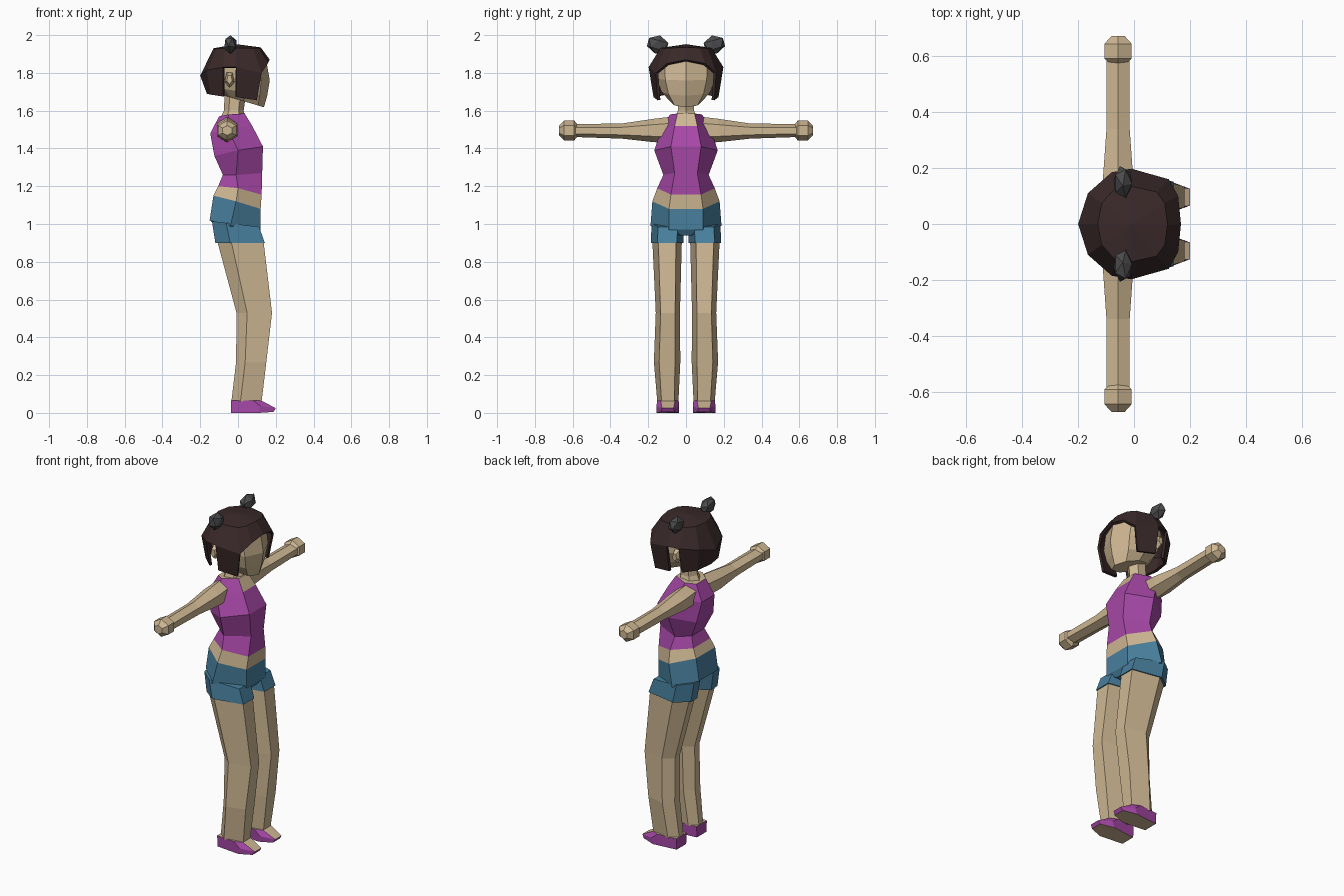
import bpy, bmesh, math
from mathutils import Vector, Matrix

if "Cube" in bpy.data.objects:
    bpy.data.objects.remove(bpy.data.objects["Cube"])


def material(name, rgb):
    lin = [((c / 255 + 0.055) / 1.055) ** 2.4 for c in rgb]
    m = bpy.data.materials.new(name)
    m.diffuse_color = (*lin, 1)
    m.use_nodes = True
    m.node_tree.nodes["Principled BSDF"].inputs["Base Color"].default_value = m.diffuse_color
    return m


SKIN = material("skin", (206, 183, 147))
PURPLE = material("purple cloth", (167, 72, 167))
DENIM = material("blue denim", (72, 128, 158))
HAIR = material("dark brown hair", (58, 41, 41))
GREY = material("dark grey", (76, 76, 78))


def finish(name, bm, mats, mirror=False, fix_normals=True):
    if fix_normals:
        bmesh.ops.recalc_face_normals(bm, faces=bm.faces)
    me = bpy.data.meshes.new(name)
    bm.to_mesh(me)
    bm.free()
    for m in mats:
        me.materials.append(m)
    ob = bpy.data.objects.new(name, me)
    bpy.context.collection.objects.link(ob)
    if mirror:
        mod = ob.modifiers.new("mirror", 'MIRROR')
        mod.use_axis = (False, True, False)
    return ob


def loft(name, rings, mats, rule=None, mirror=False):
    """Skin closed rings of points; rule(band, side) gives the material index (band -1 / -2 = end caps)."""
    bm = bmesh.new()
    vs = [[bm.verts.new(p) for p in r] for r in rings]
    n = len(rings[0])
    rule = rule or (lambda b, s: 0)
    for b in range(len(vs) - 1):
        for s in range(n):
            t = (s + 1) % n
            f = bm.faces.new((vs[b][s], vs[b][t], vs[b + 1][t], vs[b + 1][s]))
            f.material_index = rule(b, s)
    bm.faces.new(vs[0][::-1]).material_index = rule(-1, 0)
    bm.faces.new(vs[-1]).material_index = rule(-2, 0)
    return finish(name, bm, mats, mirror)


# Torso: six-sided rings, side 5 is the front panel
def body_ring(xb, xm, xf, zb, zm, zf, w, wf):
    return [(xf, wf, zf), (xm, w, zm), (xb, wf, zb), (xb, -wf, zb), (xm, -w, zm), (xf, -wf, zf)]


torso = [
    body_ring(-0.06, 0.03, 0.10, 0.95, 0.94, 0.94, 0.04, 0.025),
    body_ring(-0.15, -0.04, 0.12, 1.02, 0.99, 0.97, 0.188, 0.09),
    body_ring(-0.13, -0.01, 0.12, 1.15, 1.12, 1.08, 0.178, 0.09),
    body_ring(-0.105, 0.0, 0.125, 1.20, 1.19, 1.155, 0.152, 0.08),
    body_ring(-0.08, -0.01, 0.128, 1.26, 1.26, 1.27, 0.12, 0.06),
    body_ring(-0.125, 0.0, 0.132, 1.36, 1.39, 1.41, 0.168, 0.08),
    body_ring(-0.147, -0.05, 0.075, 1.48, 1.50, 1.52, 0.13, 0.06),
    body_ring(-0.10, -0.05, 0.035, 1.57, 1.58, 1.585, 0.085, 0.045),
]


def torso_rule(band, side):
    if band in (-1, 0, 1):
        return 2
    if band in (2, -2) or (band == 6 and side == 5):
        return 0
    return 1


loft("torso", torso, [SKIN, PURPLE, DENIM], torso_rule)


# Legs and short trouser legs: six-sided rings with a flat front
def leg_ring(x0, x1, y0, y1, z, tilt=0):
    dx, d = x1 - x0, y1 - y0
    return [(x1, y0 + .2 * d, z), (x1, y1 - .2 * d, z), (x0 + .3 * dx, y1, z + tilt * .7),
            (x0, y0 + .65 * d, z + tilt), (x0, y0 + .3 * d, z + tilt), (x0 + .3 * dx, y0, z + tilt * .7)]


loft("leg", [
    leg_ring(-0.035, 0.125, 0.04, 0.152, 0.06),
    leg_ring(-0.01, 0.15, 0.03, 0.17, 0.27),
    leg_ring(-0.008, 0.18, 0.032, 0.16, 0.53),
    leg_ring(-0.11, 0.135, 0.022, 0.178, 0.91),
], [SKIN], mirror=True)
loft("shorts_leg", [
    leg_ring(-0.12, 0.142, 0.014, 0.186, 0.90),
    leg_ring(-0.138, 0.112, 0.01, 0.182, 0.985, 0.03),
], [DENIM], mirror=True)


# Shoes: purple sides, bare instep and underside
def foot_ring(xt, zt, xm, zm, zb, yt, ym, yb):
    c = 0.096
    return [(xt, c + yt, zt), (xm, c + ym, zm), (-0.037, c + yb, zb),
            (-0.037, c - yb, zb), (xm, c - ym, zm), (xt, c - yt, zt)]


loft("shoe", [
    foot_ring(0.188, 0.005, 0.11, 0.0, 0.0, 0.035, 0.06, 0.045),
    foot_ring(0.20, 0.025, 0.12, 0.035, 0.035, 0.03, 0.06, 0.047),
    foot_ring(0.126, 0.064, 0.08, 0.066, 0.066, 0.038, 0.057, 0.048),
], [SKIN, PURPLE], lambda b, s: 0 if b < 0 or (b == 1 and s == 5) else 1, mirror=True)


# Arms and hands: hexagonal rings along y
def arm_ring(y, rx, rz, z=1.495):
    return [(-0.057 + rx * math.sin(k * math.pi / 3), y, z + rz * math.cos(k * math.pi / 3)) for k in range(6)]


loft("arm", [
    arm_ring(0.06, 0.06, 0.07, 1.50),
    arm_ring(0.17, 0.062, 0.062),
    arm_ring(0.34, 0.048, 0.04, 1.492),
    arm_ring(0.60, 0.048, 0.034),
], [SKIN], mirror=True)
loft("hand", [
    arm_ring(0.575, 0.035, 0.033),
    arm_ring(0.592, 0.056, 0.053),
    arm_ring(0.645, 0.056, 0.053),
    arm_ring(0.672, 0.028, 0.026),
], [SKIN], mirror=True)


# Neck and head
def oval(xb, xf, zb, zf, w, n=8):
    cx, r = (xb + xf) / 2, (xf - xb) / 2
    pts = []
    for k in range(n):
        a = 2 * math.pi * k / n
        u = math.cos(a)
        pts.append((cx + r * u, w * math.sin(a), zb + (zf - zb) * (u + 1) / 2))
    return pts


loft("neck", [
    oval(-0.095, 0.04, 1.56, 1.56, 0.065, 6),
    oval(-0.075, 0.03, 1.60, 1.60, 0.05, 6),
    oval(-0.07, 0.04, 1.70, 1.67, 0.05, 6),
], [SKIN])
loft("head", [
    oval(-0.07, 0.137, 1.68, 1.618, 0.085),
    oval(-0.11, 0.155, 1.72, 1.68, 0.130),
    oval(-0.14, 0.168, 1.78, 1.76, 0.155),
    oval(-0.14, 0.150, 1.86, 1.865, 0.158),
    oval(-0.09, 0.09, 1.915, 1.915, 0.09),
], [SKIN])

# Ears
bm = bmesh.new()
bmesh.ops.create_cone(bm, cap_ends=True, segments=5, radius1=0.045, radius2=0.025, depth=0.03,
                      matrix=Matrix.Translation((-0.045, 0.158, 1.765)) @ Matrix.Diagonal((0.6, 1, 1, 1))
                      @ Matrix.Rotation(-math.pi / 2, 4, 'X'))
finish("ear", bm, [SKIN], mirror=True)

# Hair: columns from the forehead round to the nape, left open at the face and ears
crown = [(.12, 0, 1.935), (.11, .075, 1.932), (.08, .115, 1.93), (-.01, .135, 1.932),
         (-.07, .125, 1.93), (-.115, .075, 1.93), (-.13, 0, 1.93)]
brim = [(.168, 0, 1.87), (.158, .10, 1.85), (.125, .16, 1.80), (-.01, .198, 1.83),
        (-.08, .185, 1.83), (-.165, .11, 1.815), (-.2, 0, 1.785)]
tips = {2: (.10, .15, 1.655), 3: (-.01, .172, 1.672), 4: (-.08, .155, 1.675),
        5: (-.145, .10, 1.685), 6: (-.165, 0, 1.69)}
bm = bmesh.new()
top = bm.verts.new((-0.01, 0, 1.952))
cv = [bm.verts.new(p) for p in crown]
bv = [bm.verts.new(p) for p in brim]
tv = {k: bm.verts.new(p) for k, p in tips.items()}
for i in range(6):
    bm.faces.new((top, cv[i], cv[i + 1]))
    bm.faces.new((bv[i], bv[i + 1], cv[i + 1], cv[i]))
    if i in (2, 4, 5):
        bm.faces.new((tv[i], tv[i + 1], bv[i + 1], bv[i]))
hair = finish("hair", bm, [HAIR], mirror=True, fix_normals=False)
shell = hair.modifiers.new("thickness", 'SOLIDIFY')
shell.thickness = 0.015
shell.offset = -1

# Hair buns
bm = bmesh.new()
bmesh.ops.create_icosphere(bm, subdivisions=1, radius=1,
                           matrix=Matrix.Translation((-0.04, 0.15, 1.95))
                           @ Matrix.Rotation(math.radians(15), 4, 'X')
                           @ Matrix.Diagonal((0.037, 0.062, 0.05, 1)))
finish("hair_bun", bm, [GREY], mirror=True)
